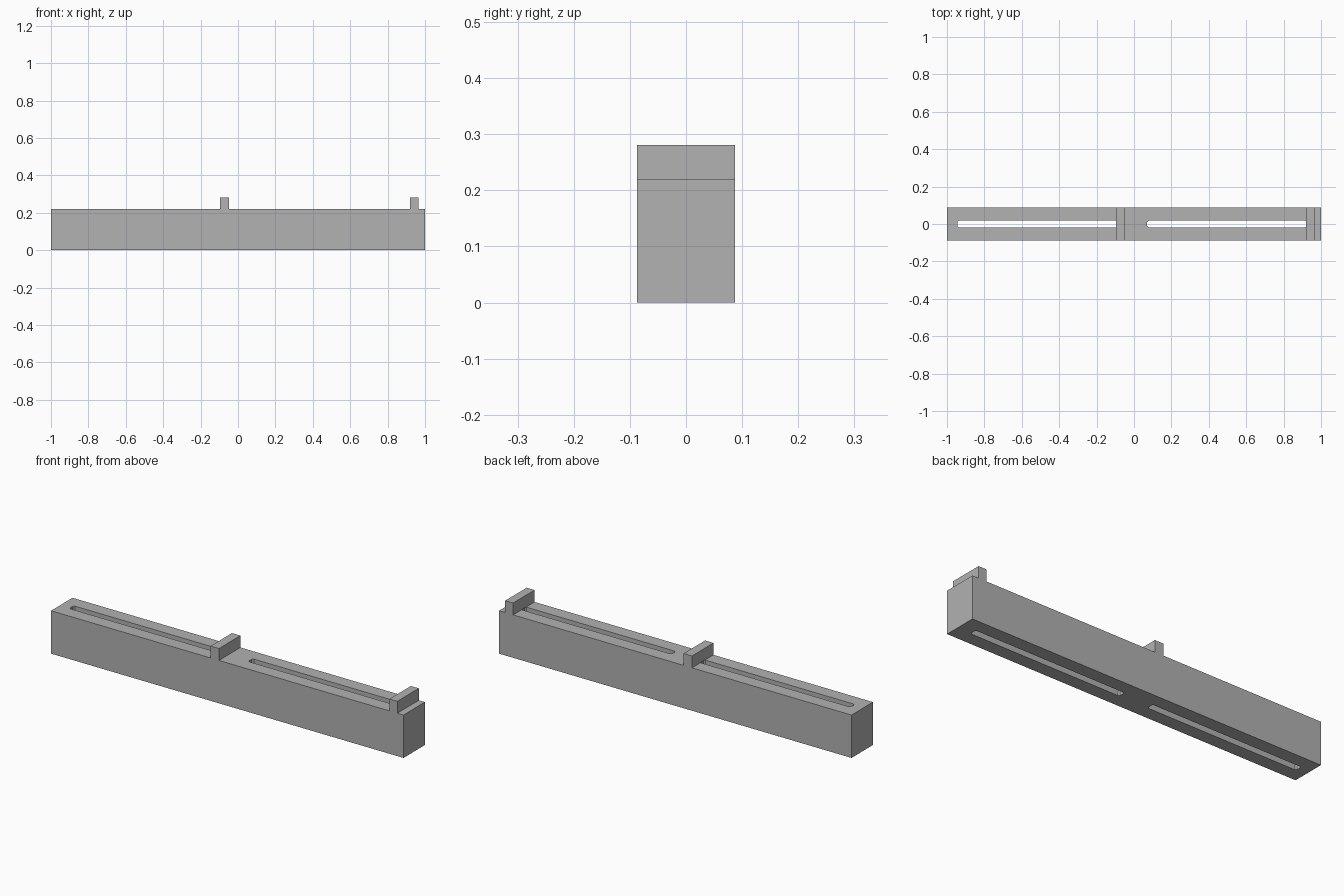
import bpy, bmesh

if "Cube" in bpy.data.objects:
    bpy.data.objects.remove(bpy.data.objects["Cube"])

HALF_DEPTH = 0.087
BODY_TOP, STOP_TOP = 0.22, 0.281
STOPS = [(-0.095, -0.047), (0.92, 0.965)]
SLOTS = [(-0.945, -0.091), (0.07, 0.924)]

grey = bpy.data.materials.new("mid grey")
grey.diffuse_color = (0.445, 0.445, 0.445, 1)
grey.use_nodes = True
grey.node_tree.nodes["Principled BSDF"].inputs["Base Color"].default_value = grey.diffuse_color


def prism(name, points, direction):
    """Extrude a closed outline along a vector."""
    bm = bmesh.new()
    face = bm.faces.new([bm.verts.new(p) for p in points])
    ext = bmesh.ops.extrude_face_region(bm, geom=[face])
    verts = [g for g in ext["geom"] if isinstance(g, bmesh.types.BMVert)]
    bmesh.ops.translate(bm, verts=verts, vec=direction)
    bmesh.ops.recalc_face_normals(bm, faces=bm.faces)
    mesh = bpy.data.meshes.new(name)
    bm.to_mesh(mesh)
    bm.free()
    mesh.materials.append(grey)
    obj = bpy.data.objects.new(name, mesh)
    bpy.context.collection.objects.link(obj)
    return obj


# Long bar with two raised stops, as one side profile
outline = [(-1, 0), (1, 0), (1, BODY_TOP)]
for x0, x1 in reversed(STOPS):
    outline += [(x1, BODY_TOP), (x1, STOP_TOP), (x0, STOP_TOP), (x0, BODY_TOP)]
outline.append((-1, BODY_TOP))
bar = prism("slotted_bar", [(x, -HALF_DEPTH, z) for x, z in outline],
            (0, 2 * HALF_DEPTH, 0))

# Slots through the bar, with clipped corners
w, c = 0.018, 0.007
for i, (x0, x1) in enumerate(SLOTS):
    pts = [(x0 + c, -w), (x1 - c, -w), (x1, -w + c), (x1, w - c),
           (x1 - c, w), (x0 + c, w), (x0, w - c), (x0, -w + c)]
    cutter = prism(f"slot_cutter_{i + 1}", [(x, y, -0.05) for x, y in pts],
                   (0, 0, BODY_TOP + 0.0505))
    cutter.hide_render = True
    cutter.hide_set(True)
    cut = bar.modifiers.new(f"slot_{i + 1}", 'BOOLEAN')
    cut.operation = 'DIFFERENCE'
    cut.solver = 'EXACT'
    cut.object = cutter
